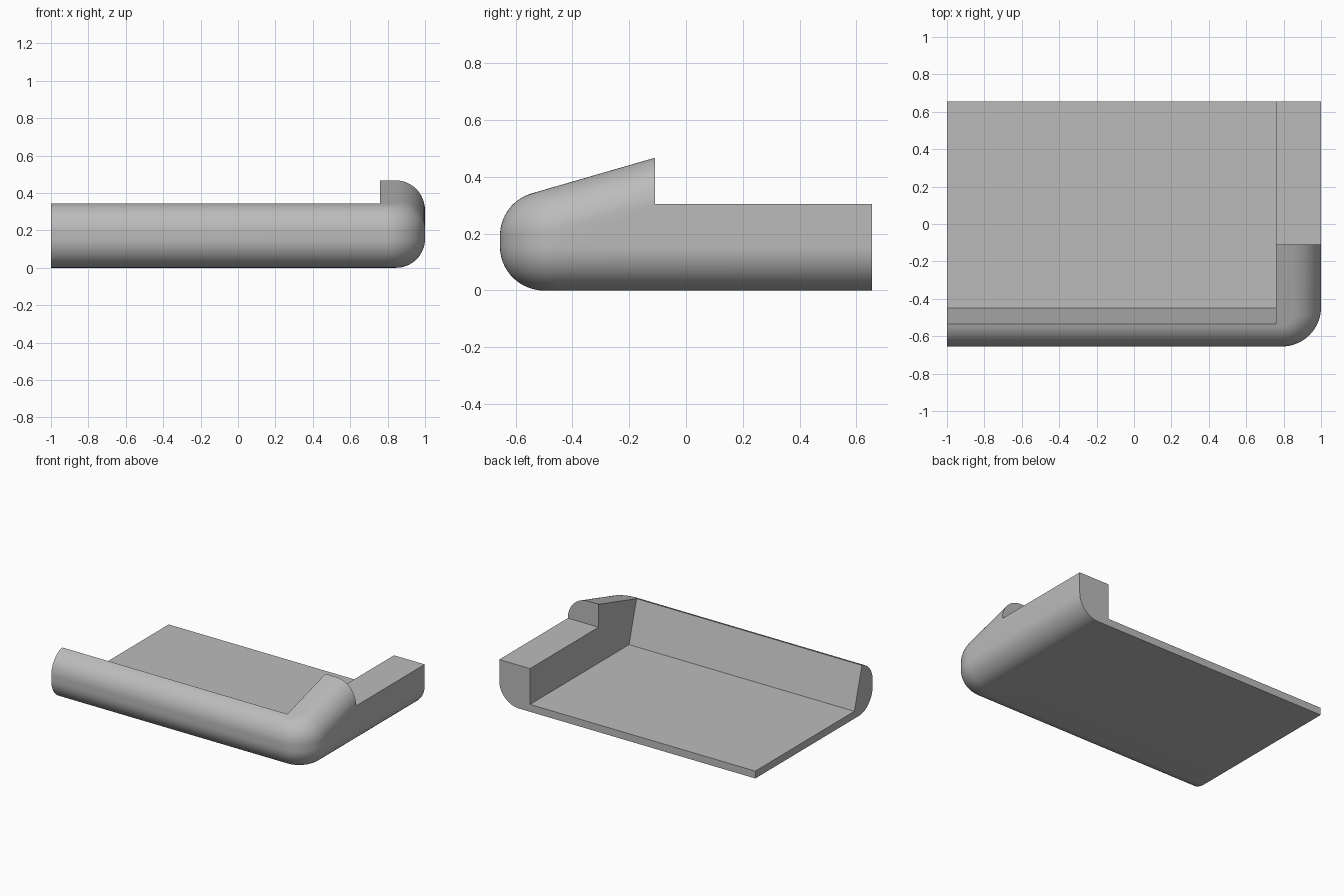
import bpy, bmesh, math
from mathutils import Vector

if "Cube" in bpy.data.objects:
    bpy.data.objects.remove(bpy.data.objects["Cube"], do_unlink=True)

HALF_Y = 0.655          # half depth
FILLET = 0.155          # rolled edge radius
CORNER = 0.21           # upright corner radius
FLOOR = 0.052           # floor thickness
WALL_X = 0.76           # inner face of the side wall
STEP_Y, STEP_Z = -0.11, 0.305
SLOPE = math.atan(0.289)
UP = Vector((0, -math.sin(SLOPE), math.cos(SLOPE)))   # normal of the sloped rim
SEGS = 16

grey = bpy.data.materials.new("plain_grey")
grey.use_nodes = True
colour = (0.5, 0.5, 0.5, 1)
grey.diffuse_color = colour
grey.node_tree.nodes["Principled BSDF"].inputs["Base Color"].default_value = colour


def rim_z(y):
    return 0.467 + (y - STEP_Y) * math.tan(SLOPE)


def make_object(name, bm):
    bmesh.ops.recalc_face_normals(bm, faces=bm.faces)
    mesh = bpy.data.meshes.new(name)
    bm.to_mesh(mesh)
    bm.free()
    mesh.materials.append(grey)
    obj = bpy.data.objects.new(name, mesh)
    bpy.context.collection.objects.link(obj)
    return obj


def section(x, y, out):
    """Wall outline from underside to rim, rolled about centre (x, y) facing out."""
    low = Vector((x, y, FILLET))
    high = Vector((x, y, rim_z(y) - FILLET / math.cos(SLOPE)))
    arc = [i / SEGS for i in range(SEGS + 1)]
    down = Vector((0, 0, -1))
    return ([low + FILLET * down.slerp(out, t) for t in arc]
            + [high + FILLET * out.slerp(UP, t) for t in arc])


def prism(name, profile, x0, x1):
    """Extrude a (y, z) profile along x."""
    bm = bmesh.new()
    face = bm.faces.new([bm.verts.new((x0, y, z)) for y, z in profile])
    ext = bmesh.ops.extrude_face_region(bm, geom=[face])["geom"]
    bmesh.ops.translate(bm, vec=(x1 - x0, 0, 0),
                        verts=[v for v in ext if isinstance(v, bmesh.types.BMVert)])
    return make_object(name, bm)


# Solid body: front run, rounded corner, then side run
columns = [section(-1, FILLET - HALF_Y, Vector((0, -1, 0)))]
inset = CORNER - FILLET
for i in range(SEGS + 1):
    a = math.radians(-90 + 90 * i / SEGS)
    out = Vector((math.cos(a), math.sin(a), 0))
    columns.append(section(1 - CORNER + inset * out.x,
                           CORNER - HALF_Y + inset * out.y, out))
columns.append(section(1 - FILLET, HALF_Y, Vector((1, 0, 0))))
# flatten the back end of the rim, which leans forward with the slope
for p in columns[-1]:
    p.z += (HALF_Y - p.y) * math.tan(SLOPE)
    p.y = HALF_Y

bm = bmesh.new()
grid = [[bm.verts.new(p) for p in col] for col in columns]
for a, b in zip(grid, grid[1:]):
    for j in range(len(a) - 1):
        bm.faces.new((a[j], b[j], b[j + 1], a[j + 1]))
base = bm.verts.new((-1, HALF_Y, 0))
peak = bm.verts.new((-1, HALF_Y, rim_z(HALF_Y)))
bm.faces.new([c[0] for c in grid] + [base])
bm.faces.new([c[-1] for c in grid] + [peak])
bm.faces.new(grid[0] + [peak, base])
bm.faces.new(grid[-1] + [peak, base])
tray = make_object("tray_corner", bm)

# Cutters: the open tray with its leaning front face, and the lowered side wall
lean = Vector((-0.45, FLOOR)) + Vector((UP.y, UP.z)) / UP.z
cavity = prism("cavity_cutter", [(-0.45, FLOOR), (1, FLOOR), (1, FLOOR + 1), tuple(lean)],
               -1.2, WALL_X)
step = prism("step_cutter", [(STEP_Y, STEP_Z), (1, STEP_Z), (1, 1.2), (STEP_Y, 1.2)],
             -1.3, 1.2)

for cutter in (cavity, step):
    mod = tray.modifiers.new(cutter.name, "BOOLEAN")
    mod.operation = "DIFFERENCE"
    mod.solver = "EXACT"
    mod.object = cutter
    bpy.ops.object.select_all(action="DESELECT")
    tray.select_set(True)
    bpy.context.view_layer.objects.active = tray
    bpy.ops.object.modifier_apply(modifier=mod.name)
    bpy.data.objects.remove(cutter, do_unlink=True)

bpy.ops.object.shade_smooth_by_angle(angle=math.radians(25))
